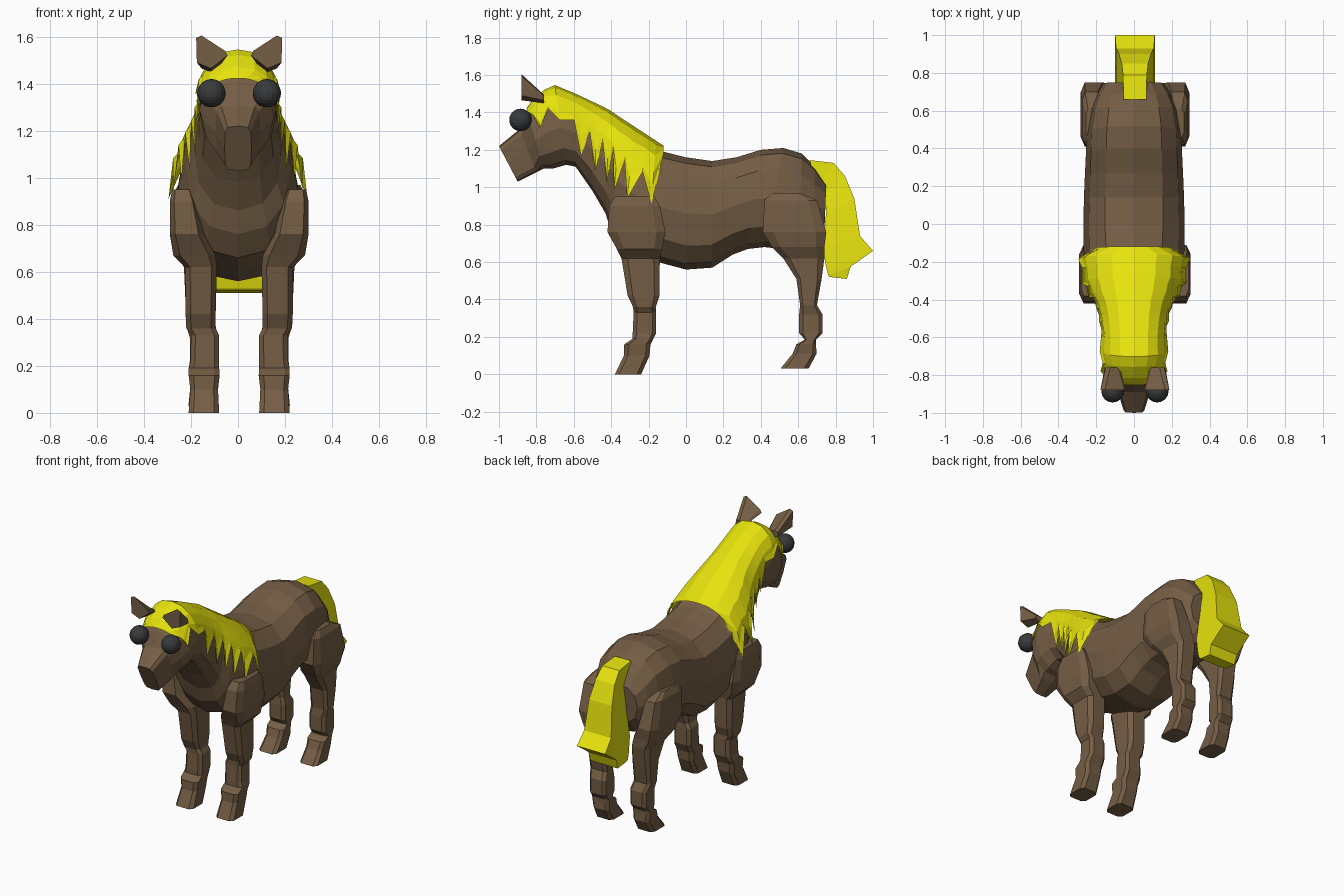
import bpy
import bmesh
import math
from mathutils import Vector

default_cube = bpy.data.objects.get("Cube")
if default_cube:
    bpy.data.objects.remove(default_cube, do_unlink=True)


def make_material(name, colour):
    mat = bpy.data.materials.new(name)
    mat.use_nodes = True
    mat.diffuse_color = (*colour, 1)
    mat.node_tree.nodes["Principled BSDF"].inputs["Base Color"].default_value = (*colour, 1)
    return mat


brown = make_material("brown coat", (0.178, 0.112, 0.06))
yellow = make_material("yellow hair", (0.8, 0.77, 0.004))
dark = make_material("dark eye", (0.04, 0.042, 0.045))


def finish(bm, name, mat):
    """Turn a bmesh into a flat shaded object."""
    bmesh.ops.recalc_face_normals(bm, faces=bm.faces)
    mesh = bpy.data.meshes.new(name)
    bm.to_mesh(mesh)
    bm.free()
    mesh.materials.append(mat)
    obj = bpy.data.objects.new(name, mesh)
    bpy.context.collection.objects.link(obj)
    return obj


def loft(name, rings, mat, closed=True):
    """Skin a series of point rings; closed rings also get end caps."""
    bm = bmesh.new()
    rows = [[bm.verts.new(p) for p in ring] for ring in rings]
    count = len(rows[0])
    for a, b in zip(rows, rows[1:]):
        for i in range(count if closed else count - 1):
            j = (i + 1) % count
            bm.faces.new((a[i], a[j], b[j], b[i]))
    if closed:
        bm.faces.new(rows[0])
        bm.faces.new(rows[-1])
    return finish(bm, name, mat)


def signed_power(value, power):
    return math.copysign(abs(value) ** power, value)


def section_point(section, angle, scale=1.0, power=0.85):
    """Point on a rounded section running from a top point to a bottom point."""
    top_y, top_z, low_y, low_z, width = section
    c = signed_power(math.cos(angle), power) * scale / 2
    s = signed_power(math.sin(angle), power) * scale * width
    return Vector((s, (top_y + low_y) / 2 + (top_y - low_y) * c,
                   (top_z + low_z) / 2 + (top_z - low_z) * c))


# Body, neck and head in one skin: top y, top z, bottom y, bottom z, half width
trunk = [
    (.75, 1.02, .74, .76, .16), (.69, 1.11, .68, .67, .2), (.62, 1.18, .6, .66, .23),
    (.52, 1.21, .42, .68, .25), (.4, 1.2, .33, .67, .255), (.27, 1.16, .25, .64, .26),
    (.14, 1.14, .14, .57, .265), (0, 1.16, 0, .56, .268),
]
neck = [
    (-.12, 1.19, -.15, .6, .268), (-.26, 1.28, -.33, .66, .252), (-.35, 1.34, -.4, .76, .22),
    (-.42, 1.39, -.43, .86, .188), (-.5, 1.43, -.5, .98, .17), (-.6, 1.48, -.59, 1.11, .158),
    (-.7, 1.52, -.64, 1.12, .162), (-.79, 1.48, -.71, 1.1, .164), (-.85, 1.4, -.76, 1.1, .15),
]
muzzle = [(-.89, 1.31, -.8, 1.08, .095), (-1, 1.22, -.9, 1.03, .057)]
SIDES = 12
rings = []
for part, power in ((trunk, .8), (neck, .85), (muzzle, .4)):
    for section in part:
        rings.append([section_point(section, math.tau * i / SIDES, 1, power)
                      for i in range(SIDES)])
loft("body", rings, brown)


# Mane: a shell over the neck, smooth on top, with a jagged lower edge
def neck_section(u):
    i = min(int(u), len(neck) - 2)
    return [a + (b - a) * (u - i) for a, b in zip(neck[i], neck[i + 1])]


def depth_angle(depth):
    return math.acos(1 - 2 * depth)


edge = [(0, .1)]
TEETH = 6
for k in range(TEETH):
    f = k / (TEETH - 1)
    edge.append((.3 + 4.35 * f, .52 + .23 * f))
    edge.append((.68 + 4.35 * f, .34 + .06 * f))
edge += [(6, .46), (6.6, .27), (7.4, .44), (7.7, .22), (8, .07)]
mane = []
for u, depth in edge:
    limit = depth_angle(depth)
    base = depth_angle(min(.3, depth * .8))
    half = [base * k / 3 for k in range(1, 4)] + [(base + limit) / 2, limit]
    row = [section_point(neck_section(u), a, 1.06)
           for a in [-a for a in reversed(half)] + [0] + half]
    for p in row:
        p.z += .014
    for tip in (row[0], row[-1]):
        tip.x *= 1.06
    mane.append(row)
loft("mane", mane, yellow, closed=False)


# Legs: z, front y, back y, inner x, outer x
def leg_ring(z, y0, y1, x0, x1):
    cx, cy, hx, hy = (x0 + x1) / 2, (y0 + y1) / 2, (x1 - x0) / 2, (y1 - y0) / 2
    k = 0.68
    outline = [(1, k), (k, 1), (-k, 1), (-1, k), (-1, -k), (-k, -1), (k, -1), (1, -k)]
    return [Vector((cx + hx * a, cy + hy * b, z)) for a, b in outline]


front_leg = [
    (.95, -.38, -.17, .2, .285), (.9, -.41, -.14, .18, .295), (.76, -.42, -.11, .15, .295),
    (.67, -.37, -.13, .1, .28), (.62, -.345, -.14, .095, .23), (.42, -.312, -.142, .1, .228),
    (.36, -.283, -.162, .1, .225), (.33, -.28, -.16, .085, .205), (.22, -.285, -.16, .085, .208),
    (.19, -.285, -.175, .085, .215), (.16, -.33, -.19, .083, .215), (.1, -.332, -.195, .09, .208),
    (0, -.38, -.24, .085, .215),
]
back_leg = [
    (.97, .46, .61, .19, .26), (.93, .42, .7, .18, .28), (.76, .41, .75, .15, .288),
    (.68, .46, .74, .11, .27), (.62, .52, .74, .1, .235), (.51, .59, .725, .1, .23),
    (.37, .61, .7, .1, .225), (.32, .605, .73, .09, .21), (.22, .605, .73, .09, .21),
    (.185, .635, .695, .09, .215), (.16, .59, .695, .088, .215), (.11, .57, .698, .09, .208),
    (.03, .505, .655, .088, .216),
]
CENTRE = .005


def mirrored(rings, side):
    return [[Vector((p.x * side + CENTRE, p.y, p.z)) for p in ring] for ring in rings]


# Ears: an upright front outline shrinking to a low back edge
ear_front = [(.05, 1.52), (.06, 1.54), (.16, 1.605), (.183, 1.595), (.18, 1.49), (.12, 1.465)]
ear_back = [(.08, 1.48), (.09, 1.49), (.13, 1.495), (.155, 1.49), (.16, 1.465), (.12, 1.45)]
ear = [[Vector((x, y, z)) for x, z in outline]
       for y, outline in ((-.88, ear_front), (-.76, ear_back))]

for label, side in (("left", 1), ("right", -1)):
    loft("front_leg_" + label, mirrored([leg_ring(*r) for r in front_leg], side), brown)
    loft("back_leg_" + label, mirrored([leg_ring(*r) for r in back_leg], side), brown)
    loft("ear_" + label, mirrored(ear, side), brown)
    # Round eyes standing out from the head
    bm = bmesh.new()
    bmesh.ops.create_uvsphere(bm, u_segments=16, v_segments=12, radius=.06)
    finish(bm, "eye_" + label, dark).location = (.118 * side + CENTRE, -.885, 1.36)

# Tail: outer y, outer z, inner y, inner z, half width
tail = [
    (.66, 1.145, .68, 1.08, .06), (.79, 1.13, .72, 1.03, .063), (.85, 1.06, .74, .97, .07),
    (.9, .94, .75, .87, .085), (.93, .74, .73, .68, .1), (1, .66, .75, .57, .105),
    (.88, .575, .76, .53, .105), (.86, .51, .77, .52, .1),
]
loft("tail", [[Vector((CENTRE + x, y, z)) for x, y, z in
               ((-w, y0, z0), (w, y0, z0), (w, y1, z1), (-w, y1, z1))]
              for y0, z0, y1, z1, w in tail], yellow)
